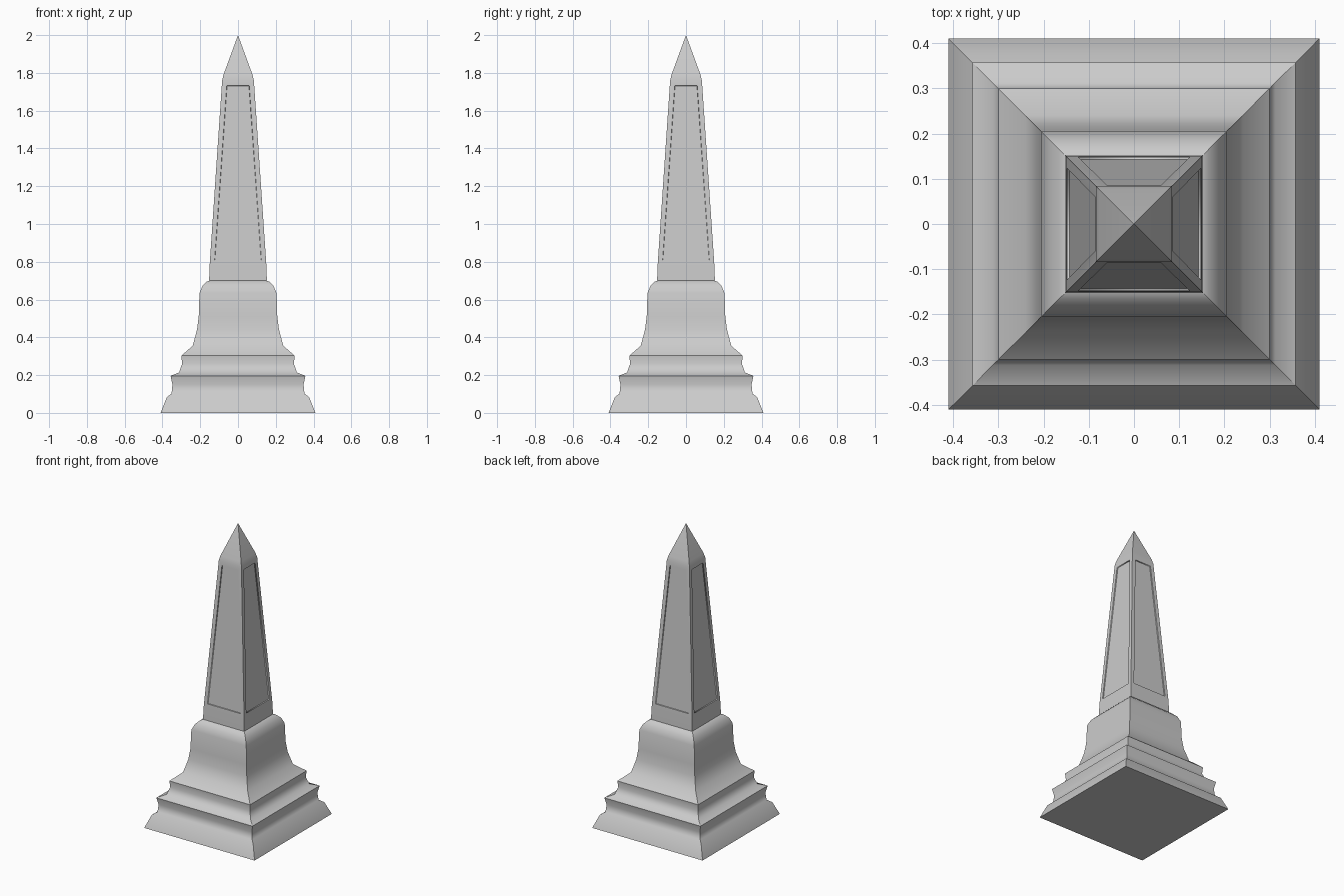
import bpy, bmesh

if "Cube" in bpy.data.objects:
    bpy.data.objects.remove(bpy.data.objects["Cube"])

stone = bpy.data.materials.new("grey stone")
stone.diffuse_color = (0.6, 0.6, 0.6, 1)
stone.use_nodes = True
stone.node_tree.nodes["Principled BSDF"].inputs["Base Color"].default_value = stone.diffuse_color


def square_loft(bm, profile):
    """Stack square rings (half width, z, crisp edge) and skin them; corners stay sharp."""
    rings = []
    for h, z, _ in profile:
        rings.append([bm.verts.new((sx * h, sy * h, z))
                      for sx, sy in ((-1, -1), (1, -1), (1, 1), (-1, 1))])
    bands = []
    for a, b in zip(rings, rings[1:]):
        bands.append([bm.faces.new((a[i], a[(i + 1) % 4], b[(i + 1) % 4], b[i]))
                      for i in range(4)])
        for i in range(4):
            bm.edges.get((a[i], b[i])).smooth = False
    for ring, (_, _, crisp) in zip(rings, profile):
        for i in range(4):
            bm.edges.get((ring[i], ring[(i + 1) % 4])).smooth = not crisp
    return rings, bands


def finish(bm, name):
    bm.normal_update()
    for f in bm.faces:
        f.smooth = True
    mesh = bpy.data.meshes.new(name)
    bm.to_mesh(mesh)
    bm.free()
    mesh.materials.append(stone)
    bpy.context.collection.objects.link(bpy.data.objects.new(name, mesh))


# Moulded pedestal: flared foot, two lips, waisted block and rounded shoulder
bm = bmesh.new()
rings, _ = square_loft(bm, [
    (0.41, 0.0, True), (0.377, 0.083, False), (0.352, 0.102, False),
    (0.347, 0.15, False), (0.357, 0.196, True), (0.312, 0.214, False),
    (0.296, 0.26, False), (0.30, 0.303, True), (0.24, 0.355, False),
    (0.217, 0.44, False), (0.208, 0.51, False), (0.204, 0.635, False),
    (0.188, 0.672, False), (0.165, 0.695, False), (0.15, 0.70, True)])
bm.faces.new(rings[0][::-1])
bm.faces.new(rings[-1])
finish(bm, "pedestal")

# Tapered shaft with a pointed cap
bm = bmesh.new()
rings, bands = square_loft(bm, [
    (0.153, 0.70, True), (0.15, 0.785, False),
    (0.084, 1.76, False), (0.077, 1.79, False)])
apex = bm.verts.new((0, 0, 2.0))
for i in range(4):
    bm.faces.new((rings[-1][i], rings[-1][(i + 1) % 4], apex))
    bm.edges.get((rings[-1][i], apex)).smooth = False

# Shallow recessed panel on each side of the shaft
bm.normal_update()
bmesh.ops.inset_individual(bm, faces=bands[1], thickness=0.036, depth=0)
for f in bands[1]:
    for e in f.edges:
        e.smooth = False
bmesh.ops.inset_individual(bm, faces=bands[1], thickness=0.002, depth=-0.006)
for f in bands[1]:
    for e in f.edges:
        e.smooth = False
finish(bm, "shaft")
